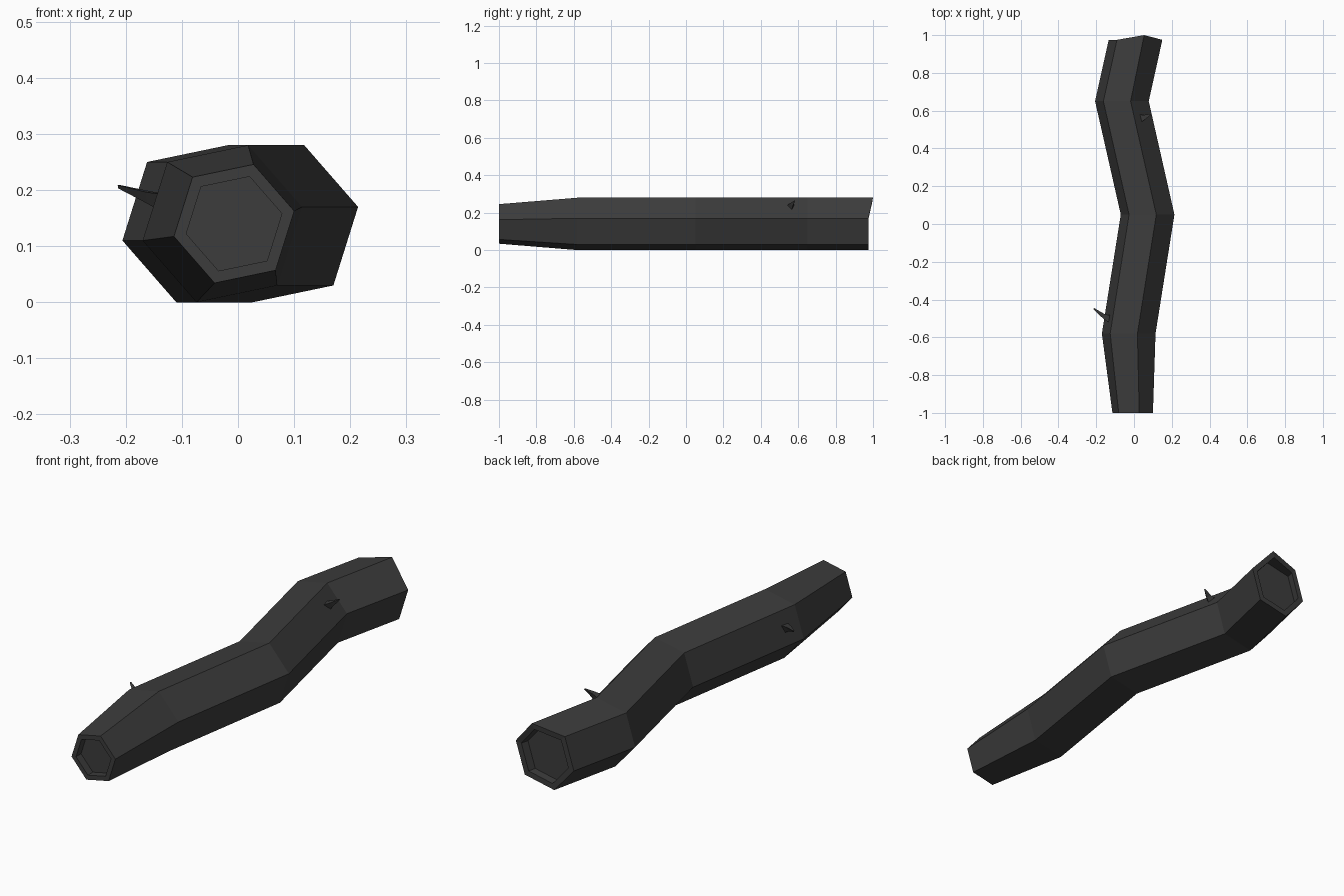
import bpy, bmesh, math
from mathutils import Vector

if "Cube" in bpy.data.objects:
    bpy.data.objects.remove(bpy.data.objects["Cube"])

bark = bpy.data.materials.new("dark_bark")
bark.diffuse_color = (0.045, 0.045, 0.045, 1)
bark.use_nodes = True
bark.node_tree.nodes["Principled BSDF"].inputs["Base Color"].default_value = bark.diffuse_color

# Tilted hexagon cross-section (x, z) around the trunk axis
HEX = [(-.142, -.03), (-.098, .11), (.046, .14), (.142, .03), (.098, -.11), (-.046, -.14)]


def loft(name, rings):
    """Skin a list of equal-length point rings and cap both ends."""
    bm = bmesh.new()
    loops = [[bm.verts.new(p) for p in r] for r in rings]
    n = len(rings[0])
    for a, b in zip(loops, loops[1:]):
        for i in range(n):
            j = (i + 1) % n
            bm.faces.new((a[i], a[j], b[j], b[i]))
    bm.faces.new(loops[0])
    bm.faces.new(loops[-1])
    bmesh.ops.recalc_face_normals(bm, faces=bm.faces)
    me = bpy.data.meshes.new(name)
    bm.to_mesh(me)
    bm.free()
    me.materials.append(bark)
    ob = bpy.data.objects.new(name, me)
    bpy.context.collection.objects.link(ob)
    return ob


def section(cx, y, s=1.0, top_push=0.0):
    return [Vector((cx + x * s, y + (top_push if i == 2 else 0), .14 + z * s))
            for i, (x, z) in enumerate(HEX)]


# Crooked trunk with a recessed cut face at each end
loft("log_trunk", [
    section(-.007, -.965, .6), section(-.007, -1, .6),
    section(-.007, -1, .755), section(-.028, -.58), section(.072, .05),
    section(-.064, .65), section(.008, .975, 1, .025),
    section(.008, .975, .81, .02), section(.000, .94, .81),
])


# Small three-sided broken twigs
def twig(name, path, radii, spin):
    pts = [Vector(p) for p in path]
    q = (pts[-1] - pts[0]).to_track_quat('Z', 'Y')
    loft(name, [[p + q @ Vector((r * math.cos(spin + k * math.tau / 3),
                                 r * math.sin(spin + k * math.tau / 3), 0))
                 for k in range(3)] for p, r in zip(pts, radii)])


twig("left_twig", [(-.115, -.505, .178), (-.16, -.488, .19), (-.213, -.448, .207)],
     (.027, .014, .004), .5)
twig("right_twig", [(.032, .56, .225), (.06, .567, .243), (.09, .581, .263)],
     (.027, .014, .003), .5)
